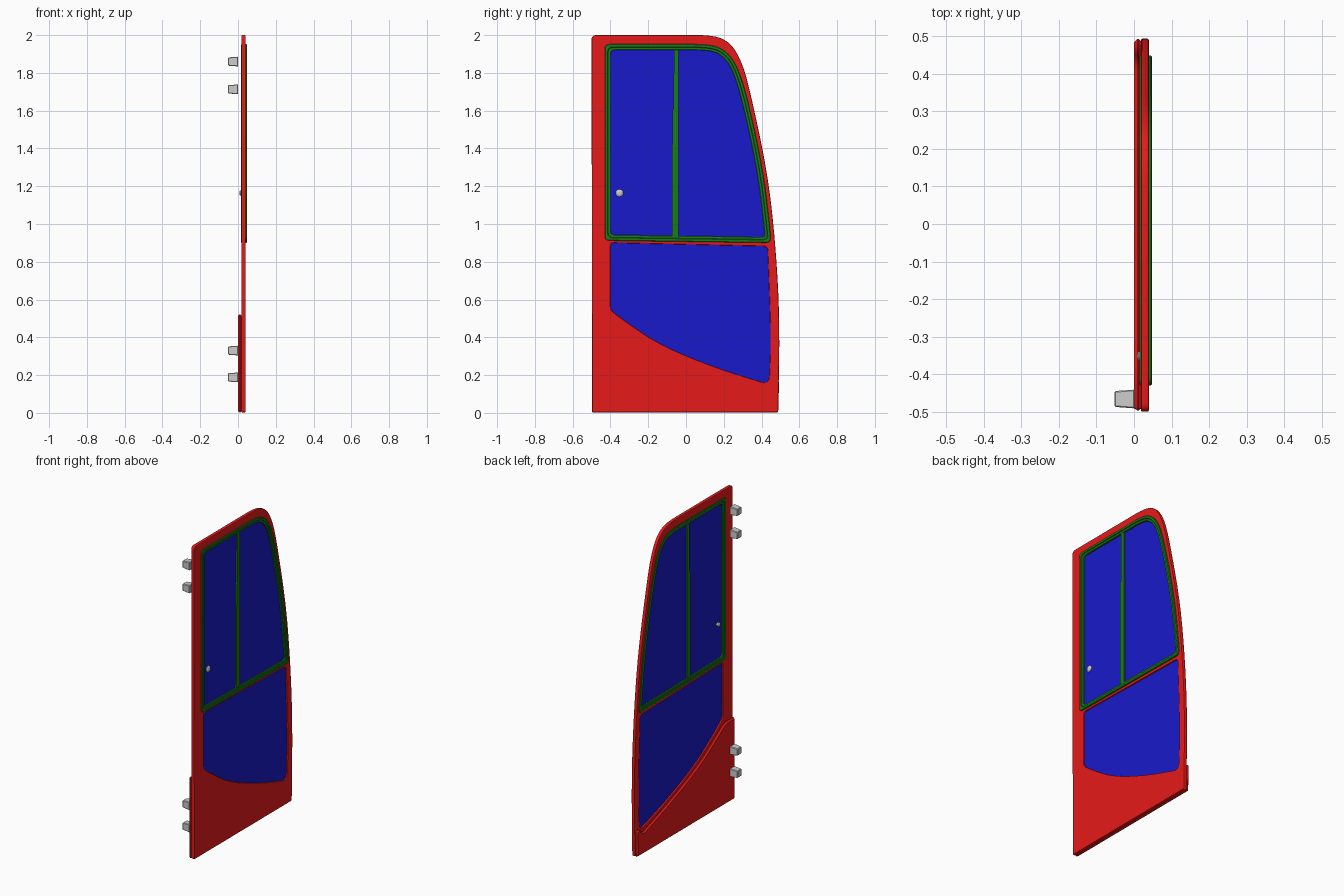
import bpy, bmesh, math
from mathutils import Vector, Matrix

if "Cube" in bpy.data.objects:
    bpy.data.objects.remove(bpy.data.objects["Cube"])

# local (X, Y, Z) -> world (y, z, x): profiles are drawn in the door plane
TO_DOOR = Matrix(((0, 0, 1, 0), (1, 0, 0, 0), (0, 1, 0, 0), (0, 0, 0, 1)))


def material(name, rgb):
    m = bpy.data.materials.new(name)
    m.diffuse_color = (*rgb, 1)
    m.use_nodes = True
    m.node_tree.nodes["Principled BSDF"].inputs["Base Color"].default_value = m.diffuse_color
    return m


RED = material("red_paint", (0.8, 0.01, 0.01))
GREEN = material("green_seal", (0.01, 0.2, 0.01))
BLUE = material("blue_glass", (0.01, 0.01, 0.6))


def rounded(ctrl, steps=5):
    """Round each (y, z, radius) control point with a small quadratic arc."""
    out, n = [], len(ctrl)
    for i in range(n):
        p = Vector(ctrl[i][:2])
        a, b = Vector(ctrl[i - 1][:2]) - p, Vector(ctrl[(i + 1) % n][:2]) - p
        r = ctrl[i][2]
        if r == 0:
            out.append(p)
            continue
        s = p + a.normalized() * min(r, a.length * 0.48)
        e = p + b.normalized() * min(r, b.length * 0.48)
        for k in range(steps + 1):
            t = k / steps
            out.append(s * (1 - t) ** 2 + p * 2 * t * (1 - t) + e * t * t)
    return out


def inset(ctrl, d):
    """Move a counter-clockwise control outline inward by d."""
    out, n = [], len(ctrl)
    for i in range(n):
        p = Vector(ctrl[i][:2])
        u = (p - Vector(ctrl[i - 1][:2])).normalized()
        v = (Vector(ctrl[(i + 1) % n][:2]) - p).normalized()
        n1, n2 = Vector((-u.y, u.x)), Vector((-v.y, v.x))
        q = p + (n1 + n2) * d / (1 + n1.dot(n2))
        out.append((q.x, q.y, ctrl[i][2]))
    return out


def plate(name, outlines, x0, x1, mat, bevel=0.0, res=0):
    """Flat plate from x0 to x1; extra outlines become holes."""
    cu = bpy.data.curves.new(name, 'CURVE')
    cu.dimensions, cu.fill_mode = '2D', 'BOTH'
    cu.extrude = (x1 - x0) / 2 - bevel
    cu.bevel_depth, cu.offset, cu.bevel_resolution = bevel, -bevel, res
    for ctrl in outlines:
        pts = rounded(ctrl)
        sp = cu.splines.new('POLY')
        sp.points.add(len(pts) - 1)
        for q, p in zip(sp.points, pts):
            q.co = (p.x, p.y, 0, 1)
        sp.use_cyclic_u = True
    cu.materials.append(mat)
    ob = bpy.data.objects.new(name, cu)
    bpy.context.collection.objects.link(ob)
    ob.matrix_world = Matrix.Translation(((x0 + x1) / 2, 0, 0)) @ TO_DOOR
    bpy.ops.object.select_all(action='DESELECT')
    ob.select_set(True)
    bpy.context.view_layer.objects.active = ob
    bpy.ops.object.convert(target='MESH')
    bpy.ops.object.shade_smooth_by_angle(angle=math.radians(25))
    return bpy.context.object


def mesh_object(name, bm):
    bmesh.ops.recalc_face_normals(bm, faces=bm.faces)
    me = bpy.data.meshes.new(name)
    bm.to_mesh(me)
    bm.free()
    ob = bpy.data.objects.new(name, me)
    bpy.context.collection.objects.link(ob)
    return ob


# Outlines (y, z, corner radius), counter-clockwise
door = [(-0.497, 0.003, 0.008), (0.488, 0.003, 0.008), (0.497, 0.5, 0.5), (0.472, 0.92, 0.5),
        (0.43, 1.28, 0.5), (0.347, 1.67, 0.5), (0.303, 1.84, 0.5), (0.245, 1.95, 0.5),
        (0.16, 2.0, 0.1), (-0.5, 2.0, 0.025)]
seal = [(-0.43, 0.912, 0.025), (0.45, 0.9, 0.03), (0.447, 0.96, 0.1), (0.41, 1.28, 0.5),
        (0.328, 1.66, 0.5), (0.275, 1.83, 0.5), (0.22, 1.91, 0.5), (0.14, 1.952, 0.1),
        (-0.43, 1.952, 0.025)]
lower = [(-0.4, 0.545, 0.02), (-0.33, 0.49, 0.1), (-0.14, 0.36, 0.2), (0.15, 0.24, 0.2),
         (0.44, 0.15, 0.045), (0.45, 0.4, 0.2), (0.432, 0.882, 0.025), (-0.4, 0.9, 0.02)]
kick = [(-0.497, 0.003, 0.005), (0.488, 0.003, 0.005), (0.493, 0.17, 0.01), (0.46, 0.17, 0.02),
        (0.43, 0.135, 0.03), (0.15, 0.23, 0.2), (-0.14, 0.35, 0.2), (-0.33, 0.475, 0.1),
        (-0.40, 0.522, 0.03), (-0.497, 0.522, 0.01)]

# Painted door frame with two openings, and the thicker panel behind its foot
plate("door_frame", [door, inset(seal, 0.008), lower], 0.018, 0.04, RED, 0.005, 1)
plate("kick_panel", [kick], 0.0, 0.021, RED, 0.009)

# Window seal: wide flange plus a slimmer inner sash
plate("window_seal", [seal, inset(seal, 0.018)], 0.015, 0.048, GREEN, 0.003)
plate("window_sash", [inset(seal, 0.016), inset(seal, 0.031)], 0.018, 0.043, GREEN, 0.002)

# Vertical divider, wider below
divider = [(-0.075, 0.925, 0), (-0.04, 0.925, 0), (-0.04, 1.935, 0),
           (-0.064, 1.935, 0), (-0.066, 1.61, 0), (-0.072, 1.6, 0)]
plate("window_divider", [divider], 0.02, 0.042, GREEN)

# Glass panes
plate("upper_glass", [inset(seal, 0.025)], 0.028, 0.033, BLUE)
plate("lower_glass", [inset(lower, -0.004)], 0.027, 0.032, BLUE)

# Window knob, turned about the x axis
bm = bmesh.new()
prof = [(0.008, 0), (0.009, 0.01), (0.012, 0.013), (0.022, 0.013), (0.022, 0.008), (0.034, 0.008),
        (0.034, 0.019), (0.038, 0.02), (0.042, 0.016), (0.044, 0.009), (0.045, 0)]
vs = [bm.verts.new((x, -0.352 + r, 1.164)) for x, r in prof]
es = [bm.edges.new(p) for p in zip(vs, vs[1:])]
bmesh.ops.spin(bm, geom=vs + es, cent=(0, -0.352, 1.164), axis=(1, 0, 0),
               angle=math.tau, steps=20, use_duplicate=False)
bmesh.ops.remove_doubles(bm, verts=bm.verts, dist=1e-5)
knob = mesh_object("window_knob", bm)
bpy.ops.object.select_all(action='DESELECT')
knob.select_set(True)
bpy.context.view_layer.objects.active = knob
bpy.ops.object.shade_smooth_by_angle(angle=math.radians(40))

# Four tapered hinge blocks
for i, z in enumerate((0.188, 0.33, 1.713, 1.86)):
    bm = bmesh.new()
    bmesh.ops.create_cube(bm, size=1)
    for v in bm.verts:
        k = 0.84 if v.co.x < 0 else 1.0
        v.co = (-0.0255 + v.co.x * 0.053, -0.466 + v.co.y * 0.05 * k, z + v.co.z * 0.052 * k)
    bmesh.ops.bevel(bm, geom=bm.edges[:], offset=0.003, segments=1, affect='EDGES')
    mesh_object(f"hinge_block_{i + 1}", bm)
